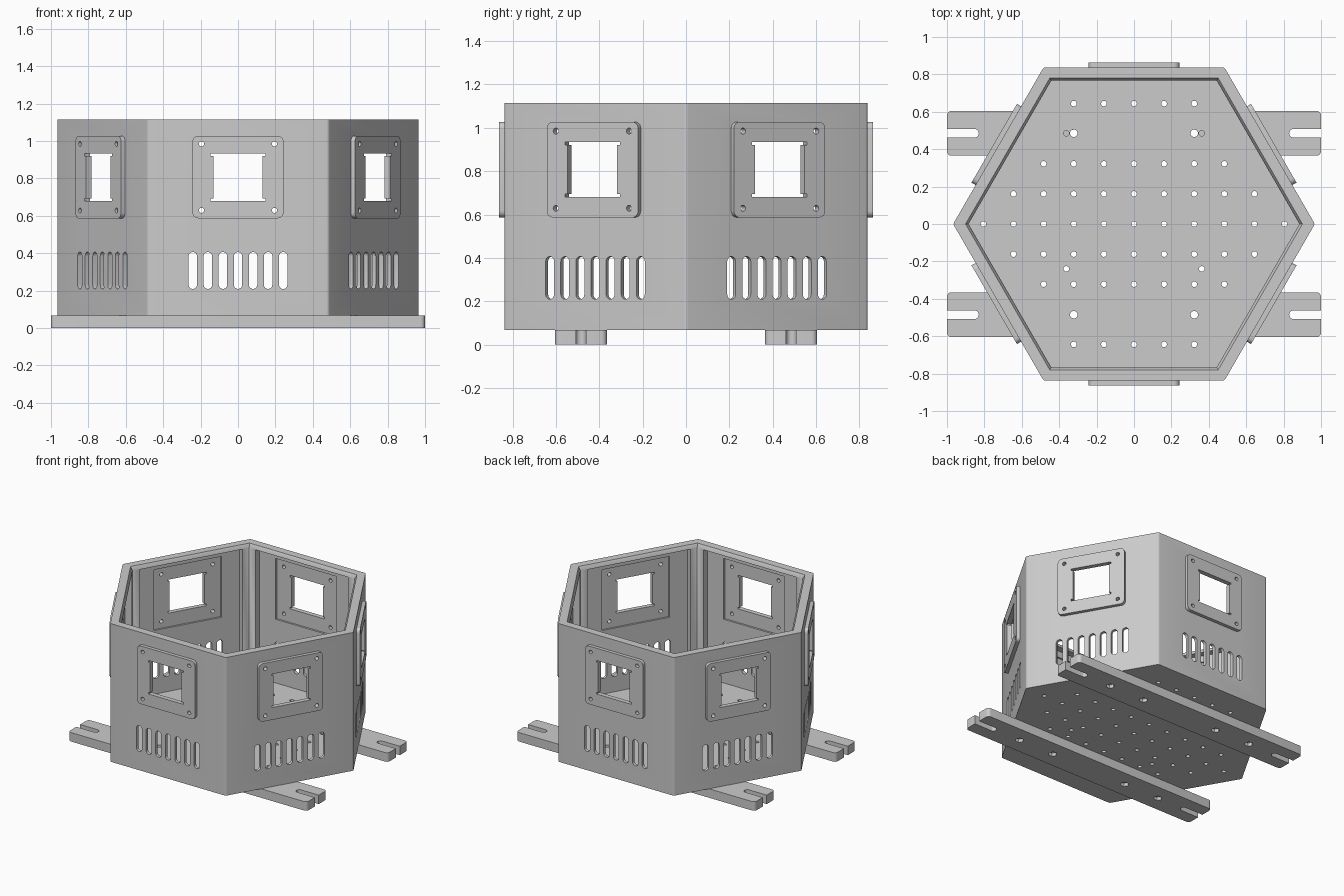
import bpy, bmesh
from math import cos, sin, pi, radians
from mathutils import Matrix, Vector

cube = bpy.data.objects.get("Cube")
if cube:
    bpy.data.objects.remove(cube, do_unlink=True)

grey = bpy.data.materials.new("plain grey")
grey.use_nodes = True
COLOUR = (0.6, 0.6, 0.6, 1)
grey.diffuse_color = COLOUR
grey.node_tree.nodes["Principled BSDF"].inputs["Base Color"].default_value = COLOUR

BASE, FLOOR, TOP = 0.068, 0.095, 1.115
HULL_R = 0.967
INNER = 0.766          # distance from centre to the corner posts and rim
PANEL = 0.814          # distance from centre to the thin walls
POCKET = 0.828         # distance from centre to the back of the window plates
PLATE = 0.863          # distance from centre to the front of the window plates
WINDOW_Z, SLOT_Z = 0.807, 0.308
HOLE_PITCH = 0.161
BAR_Y = 0.485


# ---- helpers -------------------------------------------------------------
def circle(r, n=16, x=0, y=0):
    return [(x + r * cos(2 * pi * i / n), y + r * sin(2 * pi * i / n)) for i in range(n)]


def hexagon(apothem):
    return circle(apothem / cos(pi / 6), 6)


def soft_hexagon(radius, fillet, n=4):
    """Hexagon outline with filleted corners."""
    pts = []
    for k in range(6):
        a = k * pi / 3
        c = radius - fillet / cos(pi / 6)
        for i in range(n + 1):
            b = a + (i / n - 0.5) * pi / 3
            pts.append((c * cos(a) + fillet * cos(b), c * sin(a) + fillet * sin(b)))
    return pts


def rounded(w, h, r, x=0, y=0, n=6):
    """Rounded rectangle outline, counter-clockwise."""
    pts = []
    for q, (sx, sy) in enumerate([(1, 1), (-1, 1), (-1, -1), (1, -1)]):
        for i in range(n + 1):
            a = (q + i / n) * pi / 2
            p = (x + sx * (w / 2 - r) + r * cos(a), y + sy * (h / 2 - r) + r * sin(a))
            if not pts or abs(p[0] - pts[-1][0]) + abs(p[1] - pts[-1][1]) > 1e-5:
                pts.append(p)
    return pts


def rect(w, h, y):
    return [(sx * w / 2, y + sy * h / 2) for sx, sy in ((1, 1), (-1, 1), (-1, -1), (1, -1))]


def loft(bm, rings, mat=Matrix()):
    """Closed solid through (outline, height) rings."""
    loops = [[bm.verts.new(mat @ Vector((x, y, z))) for x, y in pts] for pts, z in rings]
    bm.faces.new(loops[0][::-1])
    bm.faces.new(loops[-1])
    n = len(loops[0])
    for lo, hi in zip(loops, loops[1:]):
        for i in range(n):
            j = (i + 1) % n
            bm.faces.new((lo[i], lo[j], hi[j], hi[i]))


def prism(bm, pts, z0, z1, mat=Matrix()):
    loft(bm, [(pts, z0), (pts, z1)], mat)


def make(name, bm):
    bmesh.ops.recalc_face_normals(bm, faces=bm.faces)
    mesh = bpy.data.meshes.new(name)
    bm.to_mesh(mesh)
    bm.free()
    mesh.materials.append(grey)
    obj = bpy.data.objects.new(name, mesh)
    bpy.context.collection.objects.link(obj)
    return obj


def select(obj):
    bpy.ops.object.select_all(action='DESELECT')
    obj.select_set(True)
    bpy.context.view_layer.objects.active = obj


def combine(obj, bm, operation='DIFFERENCE'):
    """Apply a boolean with a temporary helper solid."""
    helper = make("helper", bm)
    helper.hide_render = True
    mod = obj.modifiers.new("cut", 'BOOLEAN')
    mod.operation, mod.object, mod.solver = operation, helper, 'EXACT'
    select(obj)
    bpy.ops.object.modifier_apply(modifier=mod.name)
    bpy.data.objects.remove(helper, do_unlink=True)


def finish(obj):
    select(obj)
    bpy.ops.object.shade_smooth_by_angle(angle=radians(30))


# Wall frames: x along the wall, y up, z outwards
walls = [Matrix.Rotation(k * pi / 3, 4, 'Z') @ Matrix.Rotation(pi / 2, 4, 'X') for k in range(6)]

# ---- hexagonal housing ---------------------------------------------------
bm = bmesh.new()
prism(bm, soft_hexagon(HULL_R, 0.02), BASE, TOP)
housing = make("housing", bm)

# raised window plates
bm = bmesh.new()
for w in walls:
    prism(bm, rounded(0.486, 0.44, 0.03, 0, WINDOW_Z), 0.82, PLATE, w)
combine(housing, bm, 'UNION')

# cavity with a chamfer at the rim
bm = bmesh.new()
loft(bm, [(hexagon(INNER), FLOOR), (hexagon(INNER), 1.09), (hexagon(INNER + 0.028), 1.14)])
combine(housing, bm)

# thin walls between the corner posts, then the pockets behind the plates
bm = bmesh.new()
for w in walls:
    prism(bm, rect(0.78, 1.085 - FLOOR, (1.085 + FLOOR) / 2), 0.74, PANEL, w)
combine(housing, bm)
bm = bmesh.new()
for w in walls:
    prism(bm, rect(0.51, 0.46, WINDOW_Z), 0.76, POCKET, w)
combine(housing, bm)

# windows with relieved corners, screw holes and vent slots
A, E = 0.132, 0.014
window = []
for sx, sy in ((1, 1), (-1, 1), (-1, -1), (1, -1)):
    corner = [(A, A - E), (A + E, A - E), (A + E, A), (A, A)]
    corner = [(sx * x, sy * y * 0.96 + WINDOW_Z) for x, y in corner]
    window += corner if sx * sy > 0 else corner[::-1]
bm = bmesh.new()
for w in walls:
    prism(bm, window, 0.74, 0.9, w)
    for sx in (-1, 1):
        for sz in (-1, 1):
            prism(bm, circle(0.014, 16, sx * 0.195, WINDOW_Z + sz * 0.178), 0.74, 0.9, w)
    for i in range(-3, 4):
        prism(bm, rounded(0.045, 0.197, 0.0225, i * 0.0805, SLOT_Z), 0.74, 0.9, w)
combine(housing, bm)

# floor perforations: row number -> holes either side of the centre
bm = bmesh.new()
for row, reach in {0: 5, 1: 4, 2: 3, 4: 2}.items():
    for sy in ((1, -1) if row else (1,)):
        for i in range(-reach, reach + 1):
            prism(bm, circle(0.015, 14, i * HOLE_PITCH, sy * row * HOLE_PITCH), 0, 0.2)
for sx in (-1, 1):
    for sy in (-1, 1):
        prism(bm, circle(0.02, 16, sx * 0.322, sy * BAR_Y), 0, 0.2)
    for y in (0.485, -0.24):
        prism(bm, circle(0.015, 14, sx * 0.362, y), 0, 0.2)
combine(housing, bm)
finish(housing)

# ---- mounting bars -------------------------------------------------------
for name, side in (("front_bar", -1), ("rear_bar", 1)):
    y = side * BAR_Y
    bm = bmesh.new()
    prism(bm, rounded(2, 0.24, 0.025, 0, y), 0, BASE)
    bar = make(name, bm)
    bm = bmesh.new()
    for sx in (-1, 1):
        prism(bm, rounded(0.37, 0.046, 0.023, sx * 1.015, y), -0.1, 0.2)
        for x in (0.322, 0.62):
            prism(bm, circle(0.02, 16, sx * x, y), -0.1, 0.2)
    combine(bar, bm)
    # hexagonal nut recesses underneath
    bm = bmesh.new()
    for x in (-0.62, -0.322, 0.322, 0.62):
        prism(bm, circle(0.03, 6, x, y), -0.1, 0.025)
    combine(bar, bm)
    finish(bar)
